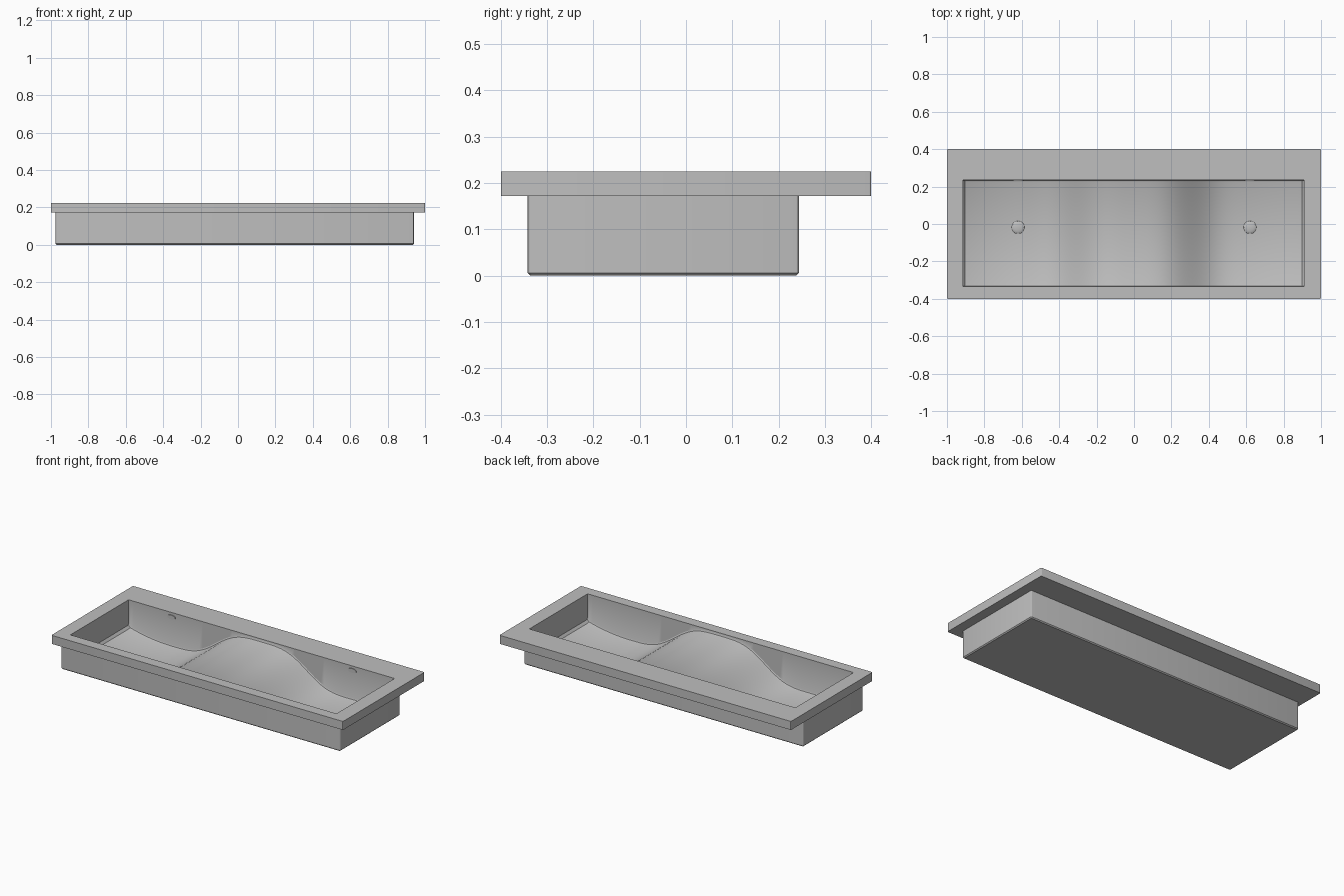
import bpy, bmesh, math

if "Cube" in bpy.data.objects:
    bpy.data.objects.remove(bpy.data.objects["Cube"], do_unlink=True)

gray = bpy.data.materials.new("basin gray")
gray.use_nodes = True
gray.diffuse_color = (0.52, 0.52, 0.52, 1)
gray.node_tree.nodes["Principled BSDF"].inputs["Base Color"].default_value = gray.diffuse_color

X0, X1, Y0, Y1 = -0.915, 0.91, -0.335, 0.235   # bowl opening
TOP, UNDER = 0.225, 0.172                      # rim heights
FILLET = 0.012


def finish(name, bm, smooth=True):
    mesh = bpy.data.meshes.new(name)
    bm.to_mesh(mesh)
    bm.free()
    mesh.materials.append(gray)
    obj = bpy.data.objects.new(name, mesh)
    bpy.context.collection.objects.link(obj)
    if smooth:
        bpy.ops.object.select_all(action="DESELECT")
        bpy.context.view_layer.objects.active = obj
        obj.select_set(True)
        bpy.ops.object.shade_smooth_by_angle(angle=math.radians(25))
    return obj


def ring(bm, x0, x1, y0, y1, z, r):
    """Counterclockwise rectangle with rounded corners."""
    verts = []
    corners = [(x1 - r, y1 - r), (x0 + r, y1 - r), (x0 + r, y0 + r), (x1 - r, y0 + r)]
    for k, (cx, cy) in enumerate(corners):
        for s in range(4):
            a = (k + s / 3) * math.pi / 2
            verts.append(bm.verts.new((cx + r * math.cos(a), cy + r * math.sin(a), z)))
    return verts


def bridge(bm, rings):
    for a, b in zip(rings, rings[1:]):
        n = len(a)
        for i in range(n):
            j = (i + 1) % n
            bm.faces.new((a[i], a[j], b[j], b[i]))


# Counter rim: underside, outer edge and top
body = (-0.975, 0.94, -0.342, 0.244)
bm = bmesh.new()
bridge(bm, [
    ring(bm, *body, UNDER, 0.008),
    ring(bm, -1, 1, -0.4, 0.4, UNDER, 0.006),
    ring(bm, -1, 1, -0.4, 0.4, TOP, 0.006),
    ring(bm, X0, X1, Y0, Y1, TOP, 0.0005),
])
finish("rim", bm)

# Outer casing with a softened bottom edge
bm = bmesh.new()
e = 0.006
base = ring(bm, body[0] + e, body[1] - e, body[2] + e, body[3] - e, 0, 0.004)
bridge(bm, [base, ring(bm, *body, e, 0.008), ring(bm, *body, UNDER, 0.008)])
bm.faces.new(base[::-1])
finish("casing", bm)


# Bowl liner: two shallow wells separated by a smooth hump
def floor_z(x):
    x = abs(x)
    if x > 0.62:
        return 0.015 + 0.04 * ((x - 0.62) / 0.29) ** 2
    c = math.cos(math.pi * x / 1.24) ** 2
    return 0.015 + 0.19 * c * c * (3 - 2 * c)


steps = 80
inner0, inner1 = X0 + FILLET, X1 - FILLET
stations = [(inner0 + (inner1 - inner0) * i / steps) for i in range(steps + 1)]
profile = [(X0, floor_z(X0) + FILLET)]
profile += [(x, floor_z(x)) for x in stations]
profile += [(X1, floor_z(X1) + FILLET)]
bm = bmesh.new()
rows = []
for x, z in profile:
    section = [(Y0, TOP), (Y0, z + FILLET), (Y0 + FILLET * 0.3, z + FILLET * 0.3),
               (Y0 + FILLET, z)]
    section += [(Y0 + Y1 - y, h) for y, h in reversed(section)]
    rows.append([bm.verts.new((x, y, h)) for y, h in section])
for a, b in zip(rows, rows[1:]):
    for j in range(len(a) - 1):
        bm.faces.new((a[j], b[j], b[j + 1], a[j + 1]))
bm.faces.new(rows[0])
bm.faces.new(rows[-1][::-1])
finish("bowl", bm)

# Domed drains and oval overflow plates, one pair per well
for side, sx in (("right", -0.62), ("left", 0.62)):
    bm = bmesh.new()
    bmesh.ops.create_uvsphere(bm, u_segments=32, v_segments=12, radius=0.034)
    for v in bm.verts:
        v.co.z *= 0.25
        v.co += type(v.co)((sx, -0.018, 0.016))
    finish(side + "_drain", bm)

    bm = bmesh.new()
    bmesh.ops.create_cone(bm, cap_ends=True, segments=32, radius1=1, radius2=1, depth=1)
    for v in bm.verts:
        x, y, z = v.co
        v.co = (sx + x * 0.028, Y1 + z * 0.008, 0.197 + y * 0.013)
    bmesh.ops.recalc_face_normals(bm, faces=bm.faces)
    finish(side + "_overflow", bm)
